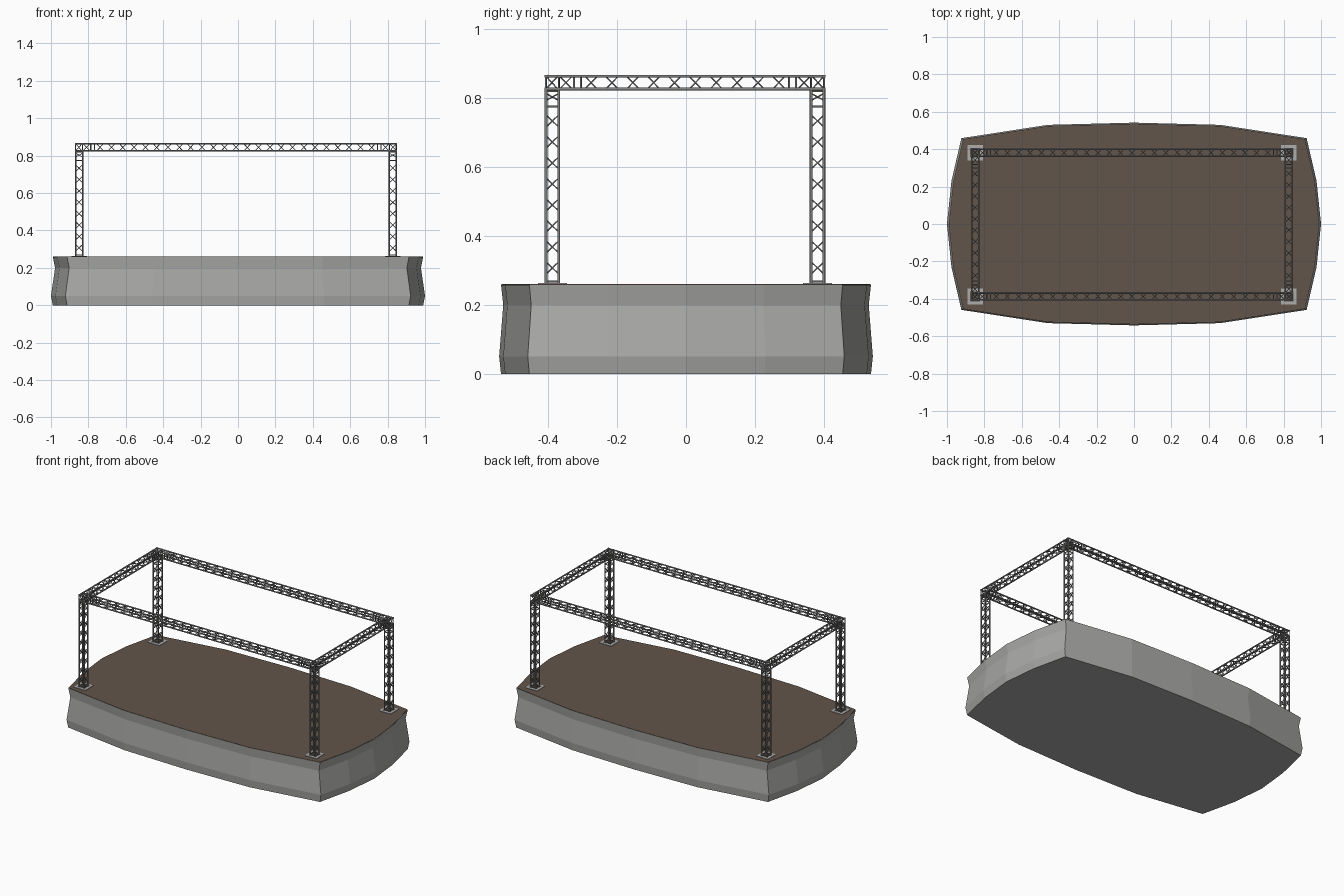
import bpy, bmesh, math
from mathutils import Vector

if "Cube" in bpy.data.objects:
    bpy.data.objects.remove(bpy.data.objects["Cube"])

def material(name, rgb):
    m = bpy.data.materials.new(name)
    m.diffuse_color = (*rgb, 1)
    m.use_nodes = True
    m.node_tree.nodes["Principled BSDF"].inputs["Base Color"].default_value = m.diffuse_color
    return m

CONCRETE = material("stage_grey", (0.40, 0.40, 0.39))
BROWN = material("deck_brown", (0.12, 0.09, 0.07))
STEEL = material("truss_grey", (0.22, 0.22, 0.215))
PLATE = material("plate_light_grey", (0.42, 0.42, 0.42))

def finish(bm, name, mat):
    bmesh.ops.recalc_face_normals(bm, faces=bm.faces)
    me = bpy.data.meshes.new(name)
    bm.to_mesh(me)
    bm.free()
    me.materials.append(mat)
    ob = bpy.data.objects.new(name, me)
    bpy.context.collection.objects.link(ob)
    return ob

# Stage outline: one quarter mirrored into a closed loop
quarter = [(1.0, 0), (0.976, 0.23), (0.923, 0.459), (0.46, 0.53), (0, 0.542)]
half = quarter + [(-x, y) for x, y in quarter[-2::-1]]
outline = half + [(x, -y) for x, y in half[-2:0:-1]]

def loft(name, levels, mat):
    bm = bmesh.new()
    rings = [[bm.verts.new((x * s, y * s, z)) for x, y in outline] for s, z in levels]
    n = len(outline)
    for a, b in zip(rings, rings[1:]):
        for i in range(n):
            bm.faces.new((a[i], a[(i + 1) % n], b[(i + 1) % n], b[i]))
    bm.faces.new(rings[0][::-1])
    bm.faces.new(rings[-1])
    return finish(bm, name, mat)

loft("stage_base", [(0.99, 0), (1.0, 0.05), (0.978, 0.20), (0.99, 0.258)], CONCRETE)
loft("stage_deck", [(0.988, 0.256), (0.988, 0.26)], BROWN)

# Straight round bar between two points, smooth along its side
def bar(bm, a, b, r, sides=14):
    d = (b - a).normalized()
    u = d.orthogonal().normalized()
    v = d.cross(u)
    rings = []
    for p in (a, b):
        rings.append([bm.verts.new(p + r * (u * math.cos(t) + v * math.sin(t)))
                      for t in (math.tau * (i + 0.5) / sides for i in range(sides))])
    for i in range(sides):
        j = (i + 1) % sides
        f = bm.faces.new((rings[0][i], rings[0][j], rings[1][j], rings[1][i]))
        f.smooth = True
    for ring in (rings[0][::-1], rings[1]):
        for e in bm.faces.new(ring).edges:
            e.smooth = False

H = 0.0185       # chord distance from the truss axis
CORNERS = [(-H, -H), (H, -H), (H, H), (-H, H)]

# Box truss: crosses = (centre, half length), rungs = (position, radius),
# diagonals = (start, end)
def truss(name, origin, axis, t0, t1, crosses, rungs, diagonals=()):
    bm = bmesh.new()
    d = Vector([float(i == axis) for i in range(3)])
    u = Vector([float(i == (axis + 1) % 3) for i in range(3)])
    v = Vector([float(i == (axis + 2) % 3) for i in range(3)])
    o = Vector(origin)

    def pt(t, c):
        return o + d * t + u * c[0] + v * c[1]

    for c in CORNERS:
        bar(bm, pt(t0, c), pt(t1, c), 0.0042)
    for k in range(4):
        p, q = CORNERS[k], CORNERS[(k + 1) % 4]
        for t, h in crosses:
            bar(bm, pt(t - h, p), pt(t + h, q), 0.002)
            bar(bm, pt(t + h, p), pt(t - h, q), 0.002)
        for t, r in rungs:
            bar(bm, pt(t, p), pt(t, q), r)
        for a, b in diagonals:
            bar(bm, pt(a, p), pt(b, q), 0.002)
    finish(bm, name, STEEL)

CX, CY, DX, DY, ZB = -0.011, -0.003, 0.8385, 0.3845, 0.8445
STEP = 0.0605

# Roof beams with corner blocks and coupling rungs at both ends
def beam(name, origin, axis, reach, count):
    L = reach + 0.0225
    crosses = [((i - (count - 1) / 2) * STEP, 0.018) for i in range(count)]
    rungs, diags = [], []
    for s in (-1, 1):
        rungs += [(s * (L - e), r) for e, r in
                  ((0.003, 0.0025), (0.040, 0.002), (0.085, 0.003), (0.105, 0.003))]
        diags += [(s * (L - 0.004), s * (L - 0.038)), (s * (L - 0.080), s * (L - 0.043))]
    truss(name, origin, axis, -L, L, crosses, rungs, diags)

for s, side in ((-1, "front"), (1, "back")):
    beam(side + "_beam", (CX, CY + s * DY, ZB), 0, DX, 25)
for s, side in ((-1, "left"), (1, "right")):
    beam(side + "_beam", (CX + s * DX, CY, ZB), 1, DY, 10)

# Square frame-shaped foot plate with an open middle
def foot_plate(name, x, y, outer=0.042, inner=0.026, z0=0.259, z1=0.263):
    bm = bmesh.new()
    loops = [[bm.verts.new((x + sx * r, y + sy * r, z))
              for sx, sy in ((-1, -1), (1, -1), (1, 1), (-1, 1))]
             for r, z in ((outer, z0), (outer, z1), (inner, z1), (inner, z0))]
    for k in range(4):
        a, b = loops[k], loops[(k + 1) % 4]
        for i in range(4):
            j = (i + 1) % 4
            bm.faces.new((a[i], a[j], b[j], b[i]))
    finish(bm, name, PLATE)

# Legs standing on the foot plates
for sx, nx in ((-1, "left"), (1, "right")):
    for sy, ny in ((-1, "front"), (1, "back")):
        x, y = CX + sx * DX, CY + sy * DY
        crosses = [(0.307 + i * 0.0609, 0.018) for i in range(8)] + [(0.803, 0.010)]
        truss(f"{ny}_{nx}_leg", (x, y, 0), 2, 0.26, 0.826, crosses,
              [(0.268, 0.003), (0.775, 0.003), (0.820, 0.003)])
        foot_plate(f"{ny}_{nx}_foot_plate", x, y)
